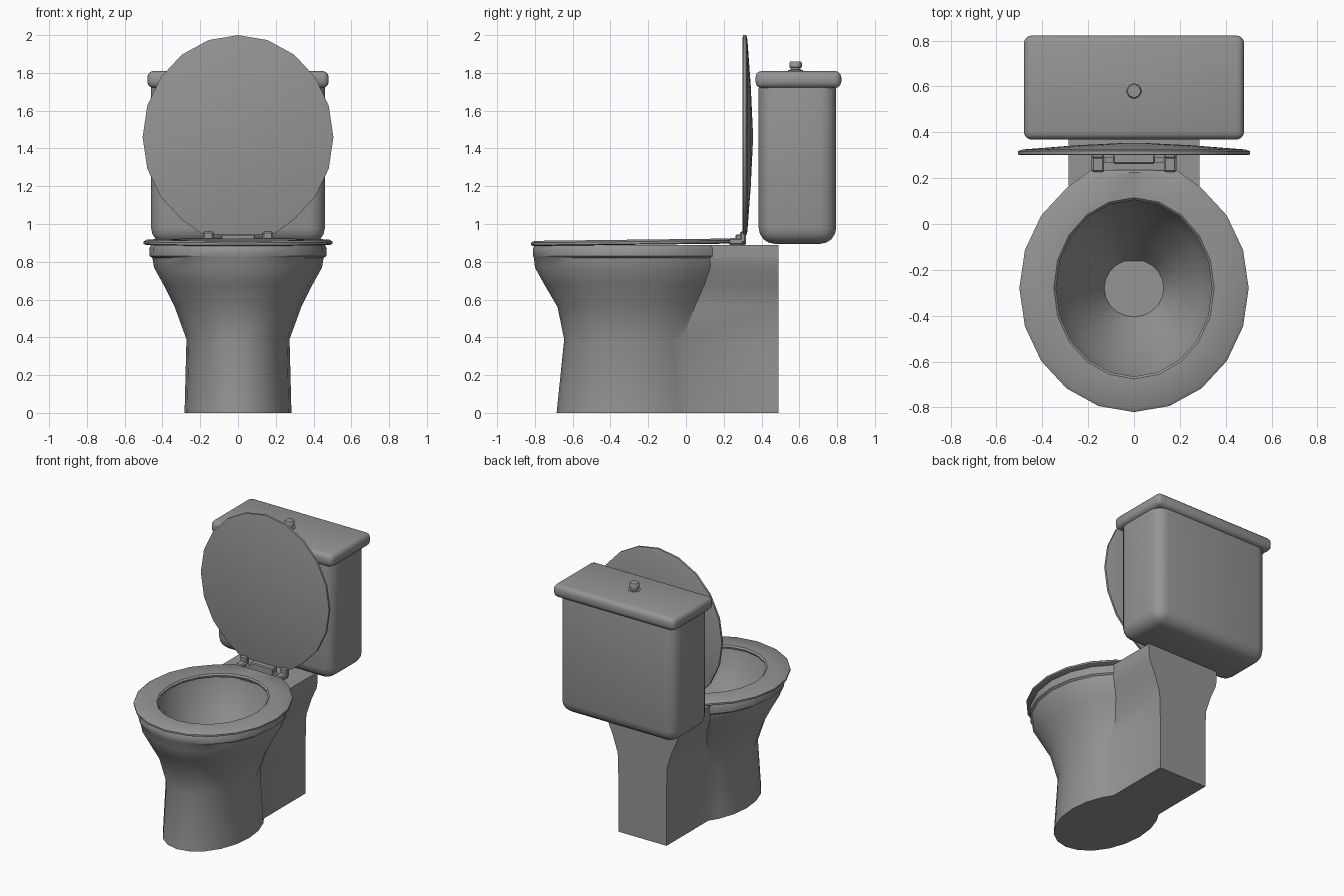
import bpy, bmesh, math
from mathutils import Vector

if "Cube" in bpy.data.objects:
    bpy.data.objects.remove(bpy.data.objects["Cube"])

GREY = (0.30, 0.30, 0.30, 1)
ceramic = bpy.data.materials.new("grey ceramic")
ceramic.diffuse_color = GREY
ceramic.use_nodes = True
ceramic.node_tree.nodes["Principled BSDF"].inputs["Base Color"].default_value = GREY

CY = -0.28          # centre of bowl and seat along y
STEP = math.pi / 10  # twenty-sided ovals


def finish(name, bm, angle=35):
    bmesh.ops.recalc_face_normals(bm, faces=bm.faces[:])
    mesh = bpy.data.meshes.new(name)
    bm.to_mesh(mesh)
    bm.free()
    mesh.materials.append(ceramic)
    ob = bpy.data.objects.new(name, mesh)
    bpy.context.collection.objects.link(ob)
    bpy.ops.object.select_all(action='DESELECT')
    ob.select_set(True)
    bpy.context.view_layer.objects.active = ob
    bpy.ops.object.shade_smooth_by_angle(angle=math.radians(angle))
    return ob


def loft(name, rings, closed=False, angle=35):
    """Skin a list of equal rings; cap both ends unless the loop closes."""
    bm = bmesh.new()
    rows = [[bm.verts.new(p) for p in ring] for ring in rings]
    n = len(rows[0])
    pairs = list(zip(rows, rows[1:]))
    if closed:
        pairs.append((rows[-1], rows[0]))
    for a, b in pairs:
        for i in range(n):
            j = (i + 1) % n
            bm.faces.new((a[i], a[j], b[j], b[i]))
    if not closed:
        bm.faces.new(rows[0])
        bm.faces.new(rows[-1])
    return finish(name, bm, angle)


def mirrored(half):
    """Close a half outline that starts on the centre line."""
    return half + [(-x, y, z) for x, y, z in reversed(half[1:])]


def box(name, low, high, bevel=0, segments=2):
    bm = bmesh.new()
    bmesh.ops.create_cube(bm, size=1)
    lo, hi = Vector(low), Vector(high)
    for v in bm.verts:
        v.co = (lo + hi) / 2 + v.co * (hi - lo)
    if bevel:
        bmesh.ops.bevel(bm, geom=bm.edges[:], offset=bevel, segments=segments,
                        profile=0.5, affect='EDGES')
    return finish(name, bm)


# Pedestal: oval front running into a narrow block at the back
def outer_ring(z, rx, ry, w):
    angles = [i * STEP for i in range(8)] + [math.pi - math.asin(w / rx)]
    half = [(rx * math.sin(a), CY - ry * math.cos(a), z) for a in angles]
    return mirrored(half + [(w, 0.49, z)])


def inner_ring(z, rx, ry):
    angles = [i * STEP for i in range(10)]
    return mirrored([(rx * math.sin(a), CY - ry * math.cos(a), z) for a in angles])


outside = [(0, .283, .405, .19), (.39, .273, .365, .19), (.56, .335, .40, .195),
           (.68, .395, .47, .235), (.77, .445, .52, .275), (.82, .453, .525, .285),
           (.83, .468, .53, .285), (.87, .47, .53, .285), (.89, .46, .52, .285)]
inside = [(.89, .37, .41), (.82, .355, .395), (.68, .30, .34),
          (.50, .20, .22), (.36, .13, .125)]
loft("pedestal_bowl", [outer_ring(*r) for r in outside] + [inner_ring(*r) for r in inside])


# Flattened oval shared by the seat and the raised cover
def oval(rx, ry, flat):
    pts = []
    for i in range(20):
        x, y = rx * math.sin(i * STEP), -ry * math.cos(i * STEP)
        if flat and i in (9, 11):
            x *= 1.22
        pts.append((x, min(y, flat) if flat else y))
    return pts


def seat_ring(z, rx, ry, flat=None):
    return [(x, CY + y, z + 0.012 * y) for x, y in oval(rx, ry, flat)]


loft("seat", [seat_ring(.89, .49, .53, .51), seat_ring(.895, .50, .54, .515),
              seat_ring(.907, .50, .54, .515), seat_ring(.917, .485, .525, .505),
              seat_ring(.917, .35, .395), seat_ring(.907, .34, .385),
              seat_ring(.892, .345, .39)], closed=True)


# Raised cover: flat in front, shallow dome behind
def cover_ring(y, s):
    return [(x * s, y, 1.46 - h * s) for x, h in oval(.505, .54, .52)]


loft("cover", [cover_ring(*r) for r in
               [(.300, .98), (.303, 1), (.318, 1), (.325, .96), (.343, .5), (.354, .06)]])

# Hinges between seat and cover
for side, name in ((1, "left_hinge"), (-1, "right_hinge")):
    xs = sorted((side * .13, side * .185))
    box(name, (xs[0], .225, .89), (xs[1], .305, .925), .008, 1)
    box(name + "_arm", (xs[0], .285, .90), (xs[1], .318, .96), .008, 1)
box("hinge_bar", (-.14, .268, .895), (.14, .29, .915))
box("hinge_tab", (-.09, .262, .89), (.09, .318, .945), .006, 1)

# Tank with rounded corners, and its lid
box("tank", (-.46, .385, .895), (.46, .795, 1.805), .085, 4)
box("tank_lid", (-.48, .368, 1.72), (.48, .822, 1.81), .033, 3)


# Flush button: short stem under a wider cap
def button_ring(z, r):
    return [(r * math.cos(i * STEP), .58 + r * math.sin(i * STEP), z) for i in range(20)]


loft("flush_button", [button_ring(*r) for r in
                      [(1.80, .04), (1.815, .04), (1.817, .026), (1.828, .026),
                       (1.83, .033), (1.852, .033), (1.86, .028)]])
